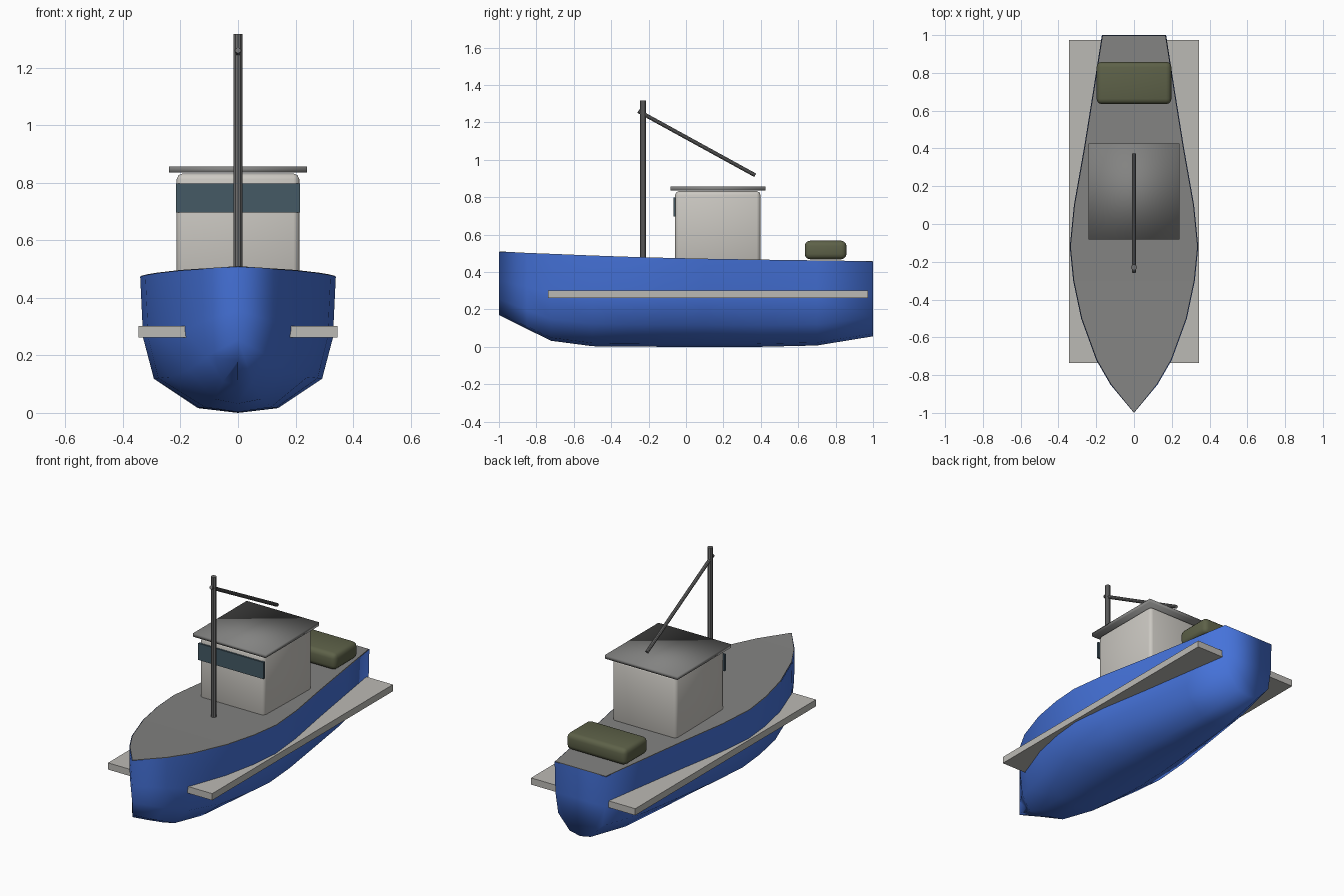
import bpy
import bmesh
from mathutils import Vector

if "Cube" in bpy.data.objects:
    bpy.data.objects.remove(bpy.data.objects["Cube"], do_unlink=True)


def material(name, rgb):
    m = bpy.data.materials.new(name)
    m.use_nodes = True
    m.diffuse_color = (*rgb, 1)
    m.node_tree.nodes["Principled BSDF"].inputs["Base Color"].default_value = (*rgb, 1)
    return m


BLUE = material("hull blue", (0.06, 0.17, 0.7))
DECK = material("deck grey", (0.225, 0.225, 0.22))
CREAM = material("cabin off white", (0.6, 0.58, 0.54))
TRIM = material("rail pale grey", (0.5, 0.49, 0.46))
GLASS = material("window dark teal", (0.058, 0.1, 0.13))
OLIVE = material("crate olive", (0.11, 0.12, 0.065))
STEEL = material("mast grey", (0.16, 0.16, 0.16))


def finish(bm, name, mat, smooth=False):
    bmesh.ops.recalc_face_normals(bm, faces=bm.faces[:])
    for f in bm.faces:
        f.smooth = smooth
    mesh = bpy.data.meshes.new(name)
    bm.to_mesh(mesh)
    bm.free()
    mesh.materials.append(mat)
    ob = bpy.data.objects.new(name, mesh)
    bpy.context.collection.objects.link(ob)
    return ob


def box(name, mat, low, high, bevel=0, segments=2, smooth=False):
    low, high = Vector(low), Vector(high)
    bm = bmesh.new()
    bmesh.ops.create_cube(bm, size=1)
    for v in bm.verts:
        v.co = (low + high) / 2 + v.co * (high - low)
    if bevel:
        bmesh.ops.bevel(bm, geom=bm.edges[:], offset=bevel, segments=segments,
                        profile=0.5, affect="EDGES")
    return finish(bm, name, mat, smooth)


def pole(name, start, end, radius):
    start, end = Vector(start), Vector(end)
    bpy.ops.mesh.primitive_cylinder_add(vertices=10, radius=radius,
                                        depth=(end - start).length,
                                        location=(start + end) / 2)
    ob = bpy.context.object
    ob.name = name
    ob.rotation_euler = (end - start).to_track_quat("Z", "Y").to_euler()
    ob.data.materials.append(STEEL)
    bpy.ops.object.shade_smooth_by_angle()
    return ob


# Hull stations: y, half beam, deck height, keel height
stations = [
    (-1, 0, 0.508, 0.17), (-0.85, 0.125, 0.5, 0.095), (-0.72, 0.2, 0.495, 0.032),
    (-0.5, 0.28, 0.486, 0.003), (-0.3, 0.322, 0.479, 0.001), (-0.12, 0.34, 0.474, 0),
    (0.1, 0.318, 0.469, 0), (0.4, 0.265, 0.464, 0), (0.7, 0.217, 0.46, 0.007),
    (1, 0.17, 0.456, 0.056),
]
# Section: fraction of beam, fraction of height, from sheer to keel
section = [(1, 1), (0.97, 0.55), (0.86, 0.25), (0.41, 0.035), (0, 0)]
ring = section + [(-x, z) for x, z in reversed(section[:-1])]

bm = bmesh.new()
rows = [[bm.verts.new((b * u, y, k + (d - k) * v)) for u, v in ring]
        for y, b, d, k in stations]
for a, c in zip(rows, rows[1:]):
    for i in range(len(ring) - 1):
        bm.faces.new((a[i], a[i + 1], c[i + 1], c[i]))
bm.faces.new(rows[-1])  # transom
bmesh.ops.remove_doubles(bm, verts=bm.verts[:], dist=0.0001)
finish(bm, "hull", BLUE, smooth=True)

# Deck plate set just inside the sheer line
bm = bmesh.new()
previous = None
for y, b, d, k in stations:
    half = max(b - 0.003, 0.001)
    pair = [bm.verts.new((s * half, y * 0.998, d + 0.002)) for s in (-1, 1)]
    if previous:
        bm.faces.new((previous[0], previous[1], pair[1], pair[0]))
    previous = pair
plate = bmesh.ops.extrude_face_region(bm, geom=bm.faces[:])
for v in plate["geom"]:
    if isinstance(v, bmesh.types.BMVert):
        v.co.z -= 0.006
finish(bm, "deck", DECK)

# Side rails: one straight plank through the hull
box("side_rails", TRIM, (-0.345, -0.737, 0.262), (0.345, 0.973, 0.302))

# Wheelhouse
box("cabin", CREAM, (-0.213, -0.058, 0.45), (0.213, 0.398, 0.832), 0.02, 2, True)
box("windscreen", GLASS, (-0.216, -0.068, 0.697), (0.216, -0.055, 0.797))
box("roof", DECK, (-0.24, -0.082, 0.835), (0.24, 0.425, 0.856), smooth=True)

# Stern crate
box("stern_crate", OLIVE, (-0.198, 0.635, 0.468), (0.198, 0.858, 0.567), 0.028, 3, True)

# Mast and boom
pole("mast", (0, -0.23, 0.46), (0, -0.23, 1.317), 0.016)
pole("boom", (0, -0.255, 1.26), (0, 0.37, 0.917), 0.0105)
